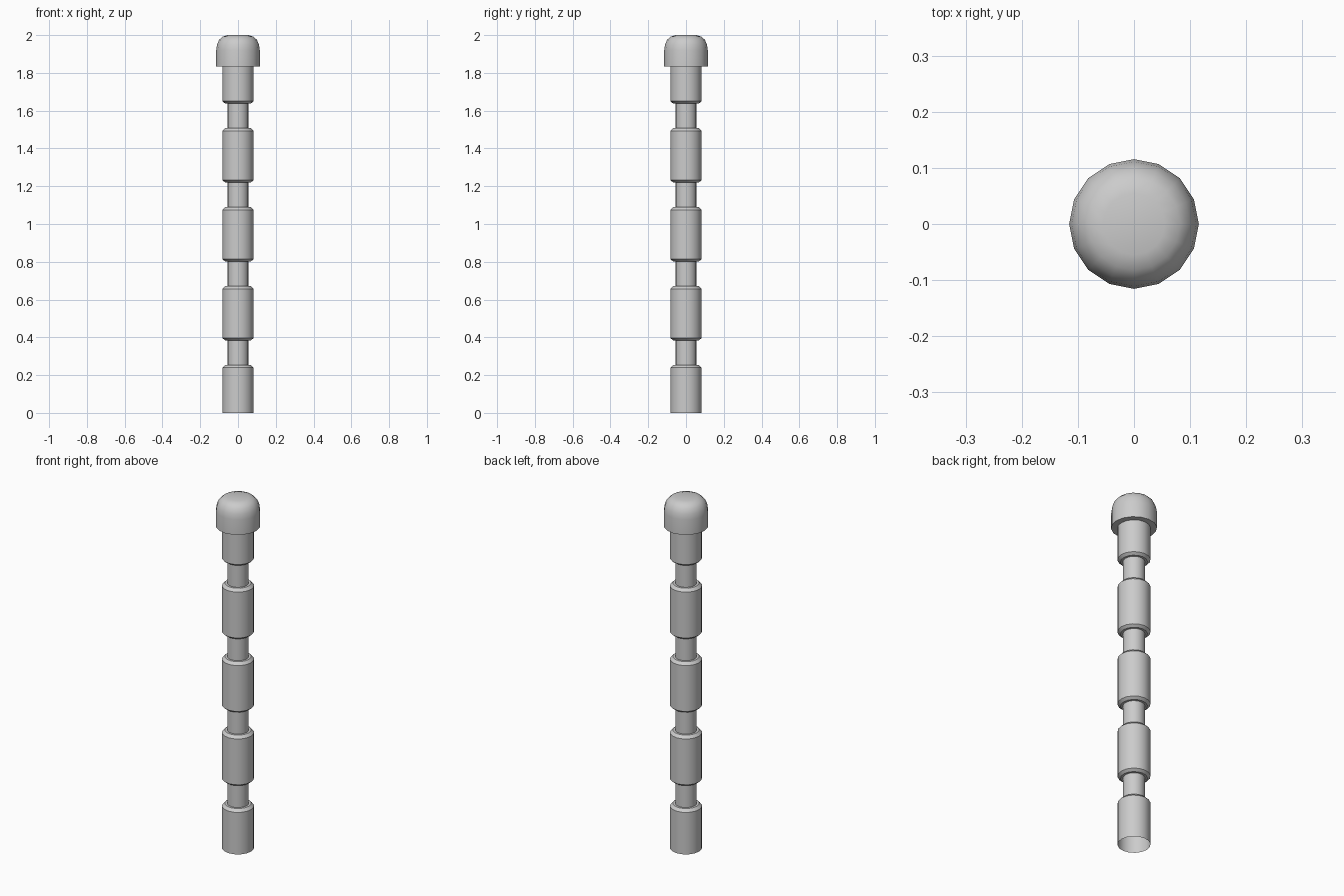
import bpy, bmesh
from math import cos, sin, tau, radians

if "Cube" in bpy.data.objects:
    bpy.data.objects.remove(bpy.data.objects["Cube"])

SIDES = 16


def lathe(name, profile):
    """Revolve (radius, z) points around z; zero radius makes a pole."""
    bm = bmesh.new()
    rings = []
    for r, z in profile:
        if r == 0:
            rings.append([bm.verts.new((0, 0, z))] * SIDES)
        else:
            rings.append([bm.verts.new((r * cos(tau * i / SIDES), r * sin(tau * i / SIDES), z))
                          for i in range(SIDES)])
    for a, b in zip(rings, rings[1:]):
        for i in range(SIDES):
            j = (i + 1) % SIDES
            quad = list(dict.fromkeys((a[i], a[j], b[j], b[i])))
            bm.faces.new(quad)
    bmesh.ops.recalc_face_normals(bm, faces=bm.faces)
    mesh = bpy.data.meshes.new(name)
    bm.to_mesh(mesh)
    bm.free()
    ob = bpy.data.objects.new(name, mesh)
    bpy.context.collection.objects.link(ob)
    bpy.ops.object.select_all(action='DESELECT')
    ob.select_set(True)
    bpy.context.view_layer.objects.active = ob
    bpy.ops.object.shade_smooth_by_angle(angle=radians(35))
    return ob


# Post: open-bottomed shaft with four chamfered grooves
OUTER, INNER, CHAMFER = 0.083, 0.056, 0.015
profile = [(OUTER, 0)]
for k in range(4):
    low = 0.254 + 0.418 * k
    high = low + 0.13
    profile += [(OUTER, low - CHAMFER), (OUTER - CHAMFER, low), (INNER, low),
                (INNER, high), (OUTER - CHAMFER, high), (OUTER, high + CHAMFER * 0.8)]
profile.append((OUTER, 1.834))
lathe("grooved_post", profile)

# Cap: wider rounded knob with a flat underside
lathe("rounded_cap", [(OUTER, 1.834), (0.1155, 1.834), (0.1155, 1.92), (0.111, 1.95),
                      (0.100, 1.975), (0.082, 1.992), (0.055, 2.0), (0, 2.0)])
